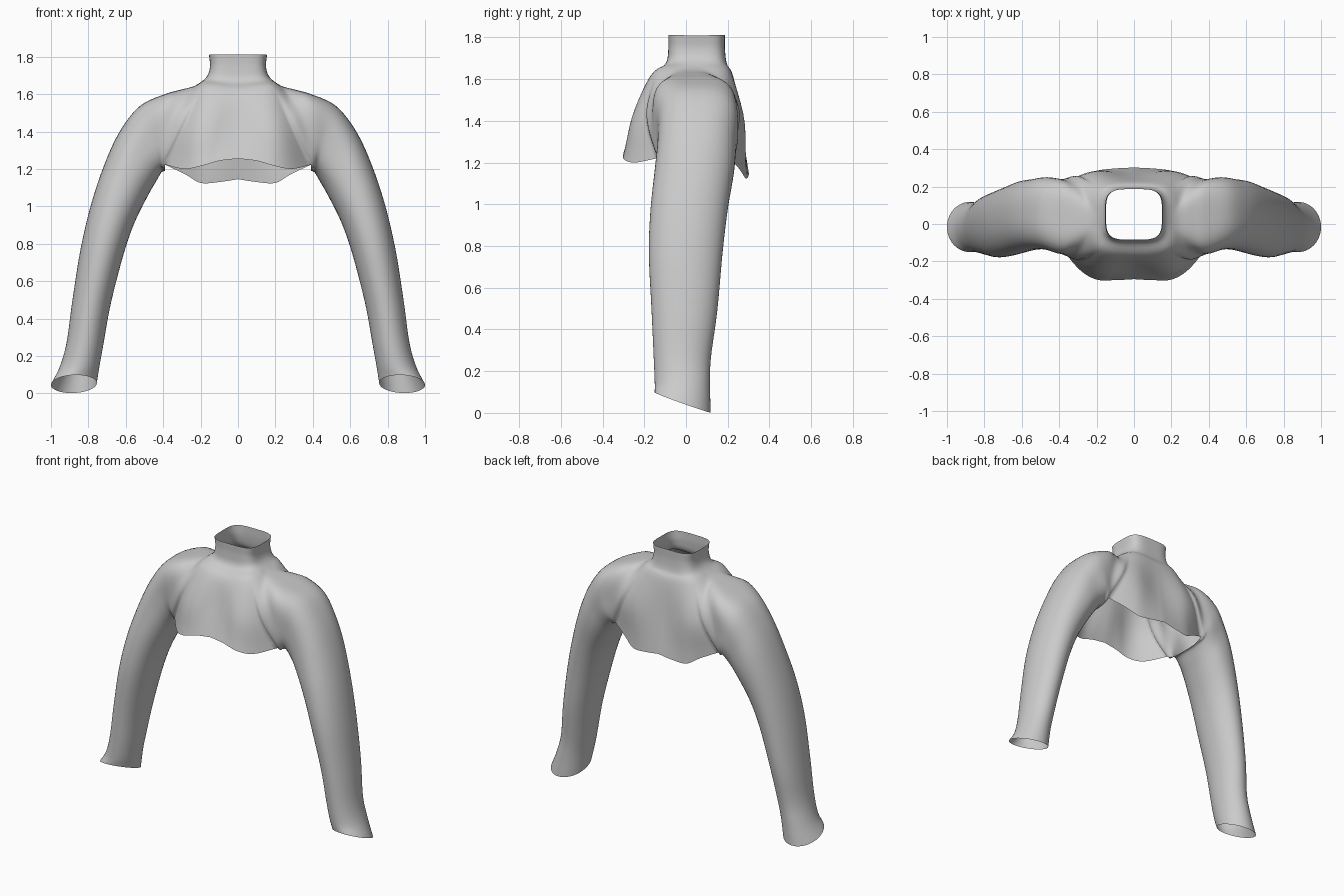
import bpy
import bmesh
from math import sin, cos, radians
from mathutils import Vector

STEPS = 5        # samples between control points along a column
HEM_COLS = 10    # columns across half of a hem
ARM_COLS = 36    # columns over the shoulder
PIT_COLS = 12    # columns under the arm

if "Cube" in bpy.data.objects:
    bpy.data.objects.remove(bpy.data.objects["Cube"])


def spline(points, steps):
    """Smooth curve through all the points."""
    pts = [Vector(p) for p in points]
    pts = [2 * pts[0] - pts[1]] + pts + [2 * pts[-1] - pts[-2]]
    curve = []
    for a, b, c, d in zip(pts, pts[1:], pts[2:], pts[3:]):
        for k in range(steps):
            t = k / steps
            curve.append(b + (c - a) * (t / 2)
                         + (2 * a - 5 * b + 4 * c - d) * (t * t / 2)
                         + (3 * b - a - 3 * c + d) * (t ** 3 / 2))
    curve.append(pts[-2])
    return curve


def rounded(angle, power):
    """Point on a unit rounded square."""
    c, s = cos(angle), sin(angle)
    r = (abs(c) ** power + abs(s) ** power) ** (-1 / power)
    return c * r, s * r


# Neck rings: half width, front y, back y, centre z, side z
NECK = [
    (.155, -.085, .187, 1.812, 1.81),
    (.15, -.085, .187, 1.74, 1.745),
    (.17, -.1, .197, 1.67, 1.69),
    (.23, -.175, .228, 1.605, 1.645),
]

# Sleeve rings: outer x, outer z, inner x, inner z, front y, back y
SLEEVE = [
    (.39, 1.6, .39, 1.19, -.16, .24),
    (.52, 1.54, .41, 1.18, -.137, .25),
    (.62, 1.42, .44, 1.13, -.137, .24),
    (.7, 1.26, .48, 1.06, -.15, .23),
    (.78, 1.03, .55, .92, -.17, .2),
    (.84, .78, .61, .75, -.178, .175),
    (.885, .5, .68, .48, -.165, .15),
    (.915, .28, .72, .26, -.155, .12),
    (.95, .15, .74, .15, -.15, .115),
    (1, .045, .755, .055, -.15, .118),
]


def sleeve_points(angle):
    """Control points down the sleeve; angle zero is the outer side."""
    points = []
    for i, (ox, oz, ix, iz, front, back) in enumerate(SLEEVE):
        c, s = rounded(angle, 2 + 2 * .5 ** i)
        x = (ox + ix) / 2 + c * (ox - ix) / 2
        z = (oz + iz) / 2 + c * (oz - iz) / 2
        y = (front + back) / 2 + s * (back - front) / 2
        if i == len(SLEEVE) - 1:
            z -= .048 * s          # slanted cuff
        points.append(Vector((x, y, z)))
    return points


def torso_points(angle, edge):
    """Control points from the collar down to a hem or armhole point."""
    points = []
    for half, front, back, z_mid, z_side in NECK:
        c, s = rounded(angle, 4)
        y = (front + back) / 2 - c * (back - front) / 2
        z = z_mid + (z_side - z_mid) * sin(angle) ** 2
        points.append(Vector((half * s, y, z)))
    chest = (points[-1] + edge) / 2
    chest.y -= .05 * sin(2 * angle) ** 2 * (1 if cos(angle) > 0 else -1)
    return points + [chest, edge]


# Hem outlines from the centre to the armpit
pit_front = sleeve_points(radians(-135))[0]
pit_back = sleeve_points(radians(135))[0]
front_hem = spline([(0, -.295, 1.255), (.1, -.3, 1.243), (.2, -.297, 1.215),
                    (.29, -.245, 1.2), pit_front], HEM_COLS // 2)
back_hem = spline([(0, .302, 1.145), (.1, .297, 1.13), (.2, .285, 1.125),
                   (.28, .255, 1.17), pit_back], HEM_COLS // 2)

# Columns of the torso and the sleeve share the armhole
torso, sleeve = [], []
last = len(front_hem) - 1
for j, edge in enumerate(front_hem[:-1]):
    torso.append(spline(torso_points(radians(45 * j / last), edge), STEPS))
split = (len(NECK) + 1) * STEPS
for j in range(ARM_COLS + 1):
    t = j / ARM_COLS
    down_arm = sleeve_points(radians(-135 + 270 * t))
    body = torso_points(radians(45 + 90 * t), down_arm[0])
    column = spline(body + down_arm[1:], STEPS)
    torso.append(column[:split + 1])
    sleeve.append(column[split:])
for j in range(last - 1, -1, -1):
    torso.append(spline(torso_points(radians(180 - 45 * j / last), back_hem[j]), STEPS))
for j in range(1, PIT_COLS):
    sleeve.append(spline(sleeve_points(radians(135 + 90 * j / PIT_COLS)), STEPS))
sleeve.append(sleeve[0])

# Skin both grids and weld them
bm = bmesh.new()
for columns in (torso, sleeve):
    grid = [[bm.verts.new(p) for p in column] for column in columns]
    for left, right in zip(grid, grid[1:]):
        for i in range(len(left) - 1):
            bm.faces.new((left[i], left[i + 1], right[i + 1], right[i]))
bmesh.ops.remove_doubles(bm, verts=bm.verts, dist=.0002)

mesh = bpy.data.meshes.new("cropped_top")
bm.to_mesh(mesh)
bm.free()
top = bpy.data.objects.new("cropped_top", mesh)
bpy.context.collection.objects.link(top)

# Other half
mirror = top.modifiers.new("Mirror", 'MIRROR')
mirror.merge_threshold = .001

# Plain cloth
cloth = bpy.data.materials.new("grey_cloth")
cloth.use_nodes = True
grey = (.6, .6, .6, 1)
cloth.diffuse_color = grey
cloth.node_tree.nodes["Principled BSDF"].inputs["Base Color"].default_value = grey
mesh.materials.append(cloth)

bpy.context.view_layer.objects.active = top
top.select_set(True)
bpy.ops.object.shade_smooth()
